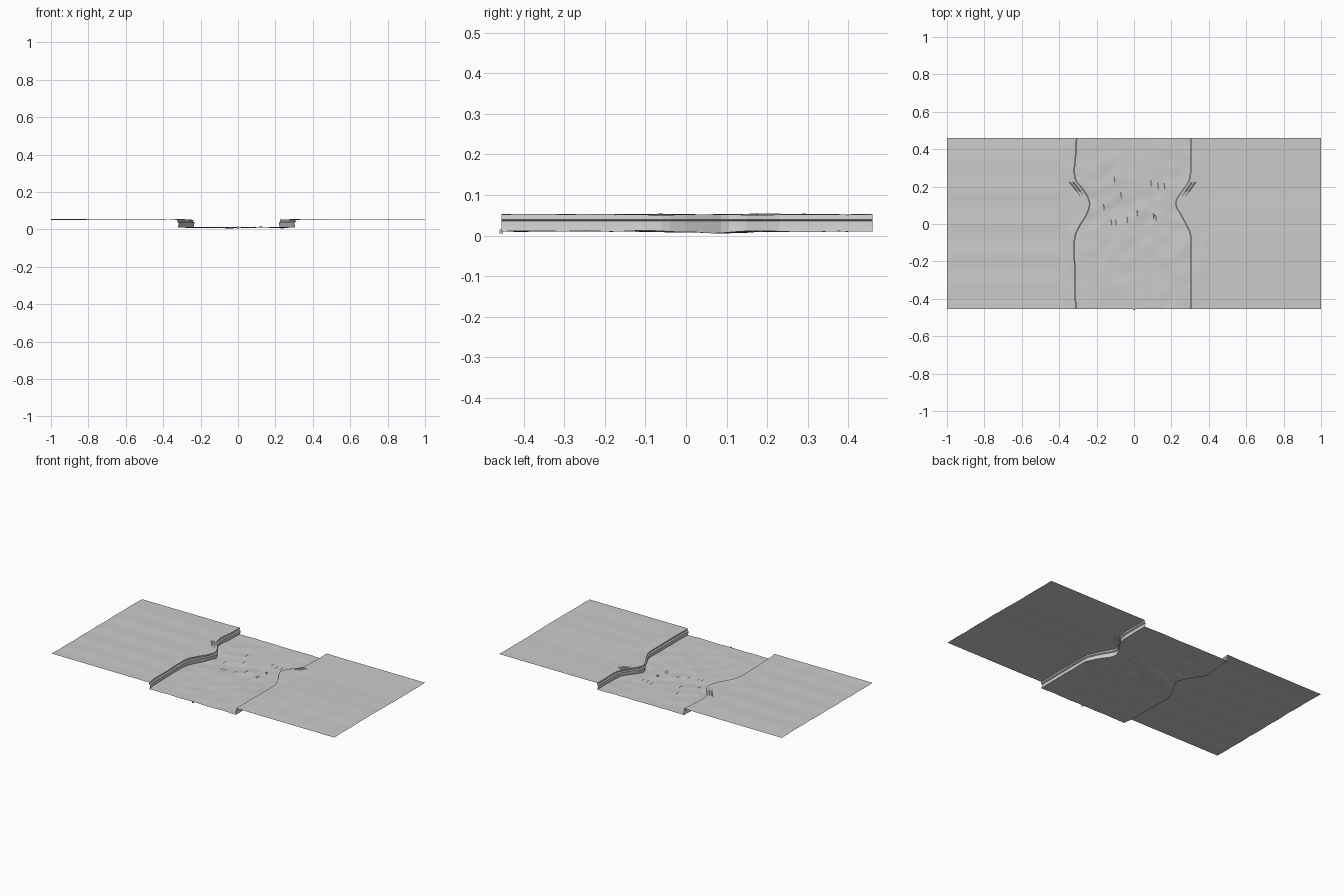
import bpy, bmesh, math, random
from mathutils import Vector, noise

if "Cube" in bpy.data.objects:
    bpy.data.objects.remove(bpy.data.objects["Cube"])

random.seed(4)
Y0, Y1, ROWS = -0.455, 0.46, 44
TOP, BED = 0.052, 0.011

# Shoreline control points: (y, left x, right x), pinched in at y = 0.1
SHORE = [(-0.455, -0.308, 0.305), (-0.40, -0.316, 0.305), (-0.25, -0.318, 0.306),
         (-0.10, -0.322, 0.306), (-0.05, -0.313, 0.303), (0.0, -0.287, 0.280),
         (0.05, -0.255, 0.252), (0.10, -0.236, 0.222), (0.14, -0.245, 0.232),
         (0.18, -0.272, 0.262), (0.23, -0.312, 0.296), (0.28, -0.322, 0.305),
         (0.37, -0.313, 0.305), (0.46, -0.308, 0.305)]


def shore(y, side):
    col = 1 if side < 0 else 2
    for a, b in zip(SHORE, SHORE[1:]):
        if y <= b[0] + 1e-6:
            t = (y - a[0]) / (b[0] - a[0])
            return a[col] + (b[col] - a[col]) * t
    return SHORE[-1][col]


def pinch(y):
    return math.exp(-((y - 0.1) / 0.12) ** 2)


def wobble(x, y, size, amount):
    return noise.noise(Vector((x * size, y * size, 3.7))) * amount


def sheet(name, row_func, rows=ROWS):
    """Loft an open surface through one cross-section per y step."""
    bm = bmesh.new()
    grid = []
    for j in range(rows + 1):
        y = Y0 + (Y1 - Y0) * j / rows
        grid.append([bm.verts.new((x, y, z)) for x, z in row_func(y)])
    for a, b in zip(grid, grid[1:]):
        for i in range(len(a) - 1):
            bm.faces.new((a[i], a[i + 1], b[i + 1], b[i]))
    mesh = bpy.data.meshes.new(name)
    bm.to_mesh(mesh)
    bm.free()
    obj = bpy.data.objects.new(name, mesh)
    bpy.context.collection.objects.link(obj)
    return obj


def lip_z(x, y):
    return TOP + wobble(x, y, 9, 0.003)


# Raised ground on each side, long flat strips outside and finer near the shore
def bank_row(side):
    def row(y):
        e = shore(y, side)
        far = TOP + wobble(side, y, 9, 0.004)
        pts = [(side, far), (side * 0.38, TOP + wobble(side, y, 9, 0.002))]
        for t in (0.35, 0.7, 1.0):
            x = side * 0.38 + (e - side * 0.38) * t
            pts.append((x, lip_z(x, y)))
        return pts if side < 0 else pts[::-1]
    return row


# Steep bank faces with a small ledge halfway down
def wall_row(side):
    def row(y):
        e = shore(y, side)
        pts = [(e, lip_z(e, y)), (e + side * 0.003, 0.040),
               (e - side * 0.005, 0.036), (e - side * 0.003, 0.024),
               (e, bed_z(e, y))]
        return pts if side < 0 else pts[::-1]
    return row


def bed_z(x, y):
    rough = 0.003 + 0.003 * pinch(y)
    return BED - 0.002 * pinch(y) + wobble(x, y, 14, rough)


def bed_row(y):
    l, r = shore(y, -1), shore(y, 1)
    return [(l + (r - l) * i / 26, bed_z(l + (r - l) * i / 26, y)) for i in range(27)]


for side, label in ((-1, "left"), (1, "right")):
    sheet(label + "_bank_ground", bank_row(side))
    sheet(label + "_bank_wall", wall_row(side))
sheet("riverbed", bed_row)


# Thin ripples on the bed and creases on the banks beside the narrows
def ridge(name, pts, width, height):
    bm = bmesh.new()
    prev = None
    for i, (x, y, z) in enumerate(pts):
        h = height * math.sin(math.pi * i / (len(pts) - 1))
        cur = [bm.verts.new(p) for p in
               ((x - width, y, z), (x, y, z + h), (x + width, y, z))]
        if prev:
            for k in range(2):
                bm.faces.new((prev[k], prev[k + 1], cur[k + 1], cur[k]))
        prev = cur
    mesh = bpy.data.meshes.new(name)
    bm.to_mesh(mesh)
    bm.free()
    bpy.context.collection.objects.link(bpy.data.objects.new(name, mesh))


for side, label in ((-1, "left"), (1, "right")):
    for k in range(2):
        off = 0.018 + 0.018 * k
        ys = [0.15 + 0.025 * i for i in range(5)]
        ridge(f"{label}_bank_crease_{k}",
              [(x, y, lip_z(x, y)) for y in ys for x in [shore(y, side) + side * off]],
              0.004, 0.003)
for k in range(12):
    x0, y0 = random.uniform(-0.19, 0.19), random.uniform(-0.02, 0.26)
    ridge(f"bed_ripple_{k}",
          [(x, y, bed_z(x, y)) for i in range(5)
           for x, y in [(x0 + 0.004 * math.sin(i), y0 - 0.03 + 0.015 * i)]],
          0.006, 0.004)

# Small stone in the channel and one at the front edge
for name, pos in (("channel_stone", (0.125, 0.11, 0.013)), ("edge_stone", (0.0, -0.455, 0.010))):
    bpy.ops.mesh.primitive_cube_add(size=0.009, location=pos)
    bpy.context.object.name = name
